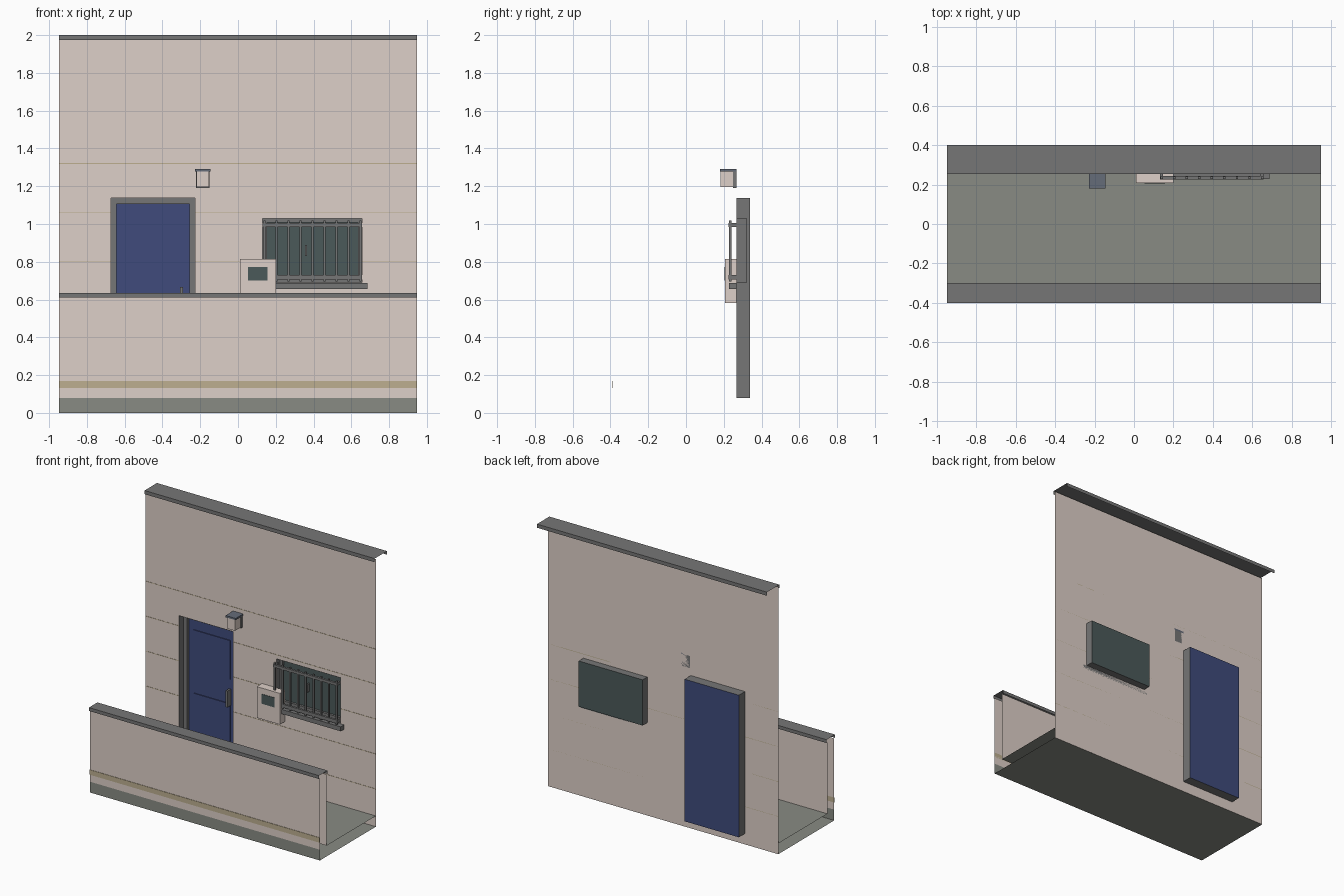
import bpy, bmesh

if "Cube" in bpy.data.objects:
    bpy.data.objects.remove(bpy.data.objects["Cube"])

W = 0.947       # half width of the module
WALL_Y = 0.268  # plane of the house wall


def mat(name, r, g, b):
    m = bpy.data.materials.new(name)
    m.diffuse_color = (r, g, b, 1)
    m.use_nodes = True
    m.node_tree.nodes["Principled BSDF"].inputs["Base Color"].default_value = m.diffuse_color
    return m


PLASTER = mat("plaster", 0.73, 0.63, 0.58)
GREY = mat("dark_grey", 0.18, 0.18, 0.18)
CONCRETE = mat("concrete", 0.25, 0.26, 0.23)
TAN = mat("tan", 0.51, 0.43, 0.28)
BLUE = mat("blue_paint", 0.05, 0.07, 0.2)
GLASS = mat("glass", 0.07, 0.1, 0.1)
SLATE = mat("slate", 0.13, 0.15, 0.19)


def add(name, bm, m):
    bmesh.ops.remove_doubles(bm, verts=bm.verts, dist=1e-5)
    me = bpy.data.meshes.new(name)
    bm.to_mesh(me)
    bm.free()
    me.materials.append(m)
    ob = bpy.data.objects.new(name, me)
    bpy.context.collection.objects.link(ob)
    return ob


def put_box(bm, x, y, z):
    vs = bmesh.ops.create_cube(bm, size=1)["verts"]
    for v in vs:
        for i, (a, b) in enumerate((x, y, z)):
            v.co[i] = a if v.co[i] < 0 else b


def boxes(name, m, *items):
    bm = bmesh.new()
    for it in items:
        put_box(bm, *it)
    return add(name, bm, m)


def strip(name, m, profile):
    """Open sheet: a (y, z) profile swept along x, ends left open."""
    bm = bmesh.new()
    rows = [[bm.verts.new((x, y, z)) for y, z in profile] for x in (-W, W)]
    for i in range(len(profile) - 1):
        bm.faces.new((rows[0][i], rows[1][i], rows[1][i + 1], rows[0][i + 1]))
    return add(name, bm, m)


def rect_y(bm, x, z, y):
    bm.faces.new([bm.verts.new((a, y, b)) for a, b in
                  ((x[0], z[0]), (x[1], z[0]), (x[1], z[1]), (x[0], z[1]))])


def reveal(name, x, z, depth):
    """Four sides of a recess behind the wall."""
    bm = bmesh.new()
    c = [(x[0], z[0]), (x[0], z[1]), (x[1], z[1]), (x[1], z[0])]
    for i in range(4):
        (a, b), (p, q) = c[i], c[(i + 1) % 4]
        bm.faces.new([bm.verts.new(v) for v in
                      ((a, WALL_Y, b), (p, WALL_Y, q), (p, depth, q), (a, depth, b))])
    return add(name, bm, GREY)


def panel(name, m, x, z, y):
    bm = bmesh.new()
    rect_y(bm, x, z, y)
    return add(name, bm, m)


def frame(name, x, z, w, y):
    boxes(name, GREY,
          ((x[0], x[0] + w), y, z), ((x[1] - w, x[1]), y, z),
          ((x[0] + w, x[1] - w), y, (z[1] - w, z[1])),
          ((x[0] + w, x[1] - w), y, (z[0], z[0] + w)))


DOOR_X, DOOR_Z = (-0.673, -0.227), (0.08, 1.137)
WIN_X, WIN_Z = (0.131, 0.657), (0.69, 1.03)

# House wall, a sheet with door and window openings
bm = bmesh.new()
xs = [-W, *DOOR_X, *WIN_X, W]
zs = [0, DOOR_Z[0], WIN_Z[0], WIN_Z[1], DOOR_Z[1], 1.99]
for i in range(5):
    for j in range(5):
        if not (i == 1 and 1 <= j <= 3) and not (i == 3 and j == 2):
            rect_y(bm, xs[i:i + 2], zs[j:j + 2], WALL_Y)
add("house_wall", bm, PLASTER)

# Joint lines on the wall, broken at the openings
lines = []
for z in (0.28, 0.54, 0.80, 1.06, 1.32):
    cuts = [-W]
    for ox, oz in ((DOOR_X, DOOR_Z), (WIN_X, WIN_Z)):
        if oz[0] < z < oz[1]:
            cuts += ox
    cuts.append(W)
    for a, b in zip(cuts[::2], cuts[1::2]):
        lines.append(((a, b), (WALL_Y - 0.0015, WALL_Y), (z - 0.002, z + 0.002)))
boxes("wall_joint_lines", TAN, *lines)

# Walkway slab, parapet and copings (open at both ends)
strip("walkway_slab", CONCRETE, [(WALL_Y, 0), (-0.39, 0), (-0.39, 0.08)])
strip("walkway_floor", CONCRETE, [(-0.31, 0.08), (WALL_Y, 0.08)])
strip("parapet_front", PLASTER, [(-0.39, 0.08), (-0.39, 0.61)])
strip("parapet_back", PLASTER, [(-0.31, 0.61), (-0.31, 0.08)])
strip("parapet_coping", GREY, [(-0.40, 0.61), (-0.40, 0.635), (-0.30, 0.635), (-0.30, 0.61)])
strip("wall_coping", GREY, [(0.254, 1.973), (0.254, 2.0), (0.40, 2.0), (0.40, 1.973)])
boxes("parapet_stripe", TAN, ((-W, W), (-0.393, -0.39), (0.133, 0.17)))

# Door
reveal("door_reveal", DOOR_X, DOOR_Z, 0.34)
panel("door_leaf", BLUE, DOOR_X, DOOR_Z, 0.34)
fx, fw, fy = DOOR_X, 0.031, (0.32, 0.339)
boxes("door_frame", GREY,
      ((fx[0], fx[0] + fw), fy, DOOR_Z), ((fx[1] - fw, fx[1]), fy, DOOR_Z),
      ((fx[0] + fw, fx[1] - fw), fy, (DOOR_Z[1] - fw, DOOR_Z[1])))
boxes("door_panels", BLUE, *[((-0.6, -0.3), (0.333, 0.339), z)
                             for z in ((0.735, 1.026), (0.2, 0.555))])
boxes("door_handle", GREY, ((-0.308, -0.292), (0.295, 0.333), (0.545, 0.667)))

# Window
reveal("window_reveal", WIN_X, WIN_Z, 0.323)
panel("window_glass", GLASS, WIN_X, WIN_Z, 0.323)
frame("window_frame", WIN_X, WIN_Z, 0.022, (0.305, 0.322))
boxes("window_handle", GREY, ((0.354, 0.364), (0.3, 0.322), (0.83, 0.89)))
boxes("window_sill", GREY, ((0.105, 0.686), (0.228, WALL_Y), (0.655, 0.688)))

# Security grille: rails, wall brackets and upright bars
rails, brackets = [], []
for z in ((0.705, 0.73), (0.985, 1.005)):
    rails.append((WIN_X, (0.226, 0.242), z))
    for x in (WIN_X[0], WIN_X[1] - 0.016):
        brackets.append(((x, x + 0.016), (0.242, WALL_Y), z))
boxes("grille_rails", GREY, *rails)
boxes("grille_brackets", GREY, *brackets)
boxes("grille_bars", GREY, *[((x - 0.006, x + 0.006), (0.228, 0.24), (0.695, 1.018))
                             for x in [0.14 + 0.0636 * i for i in range(9)]])

# Meter box
boxes("meter_box", PLASTER, ((0.01, 0.2), (0.207, WALL_Y), (0.583, 0.815)))
boxes("meter_window", GLASS, ((0.052, 0.157), (0.204, 0.207), (0.70, 0.772)))

# Wall lamp
boxes("lamp_back_plate", GREY, ((-0.222, -0.15), (0.248, WALL_Y), (1.19, 1.28)))
boxes("lamp_shade", PLASTER, ((-0.22, -0.153), (0.183, 0.248), (1.195, 1.278)))
boxes("lamp_cap", SLATE, ((-0.228, -0.145), (0.179, WALL_Y), (1.278, 1.291)))
